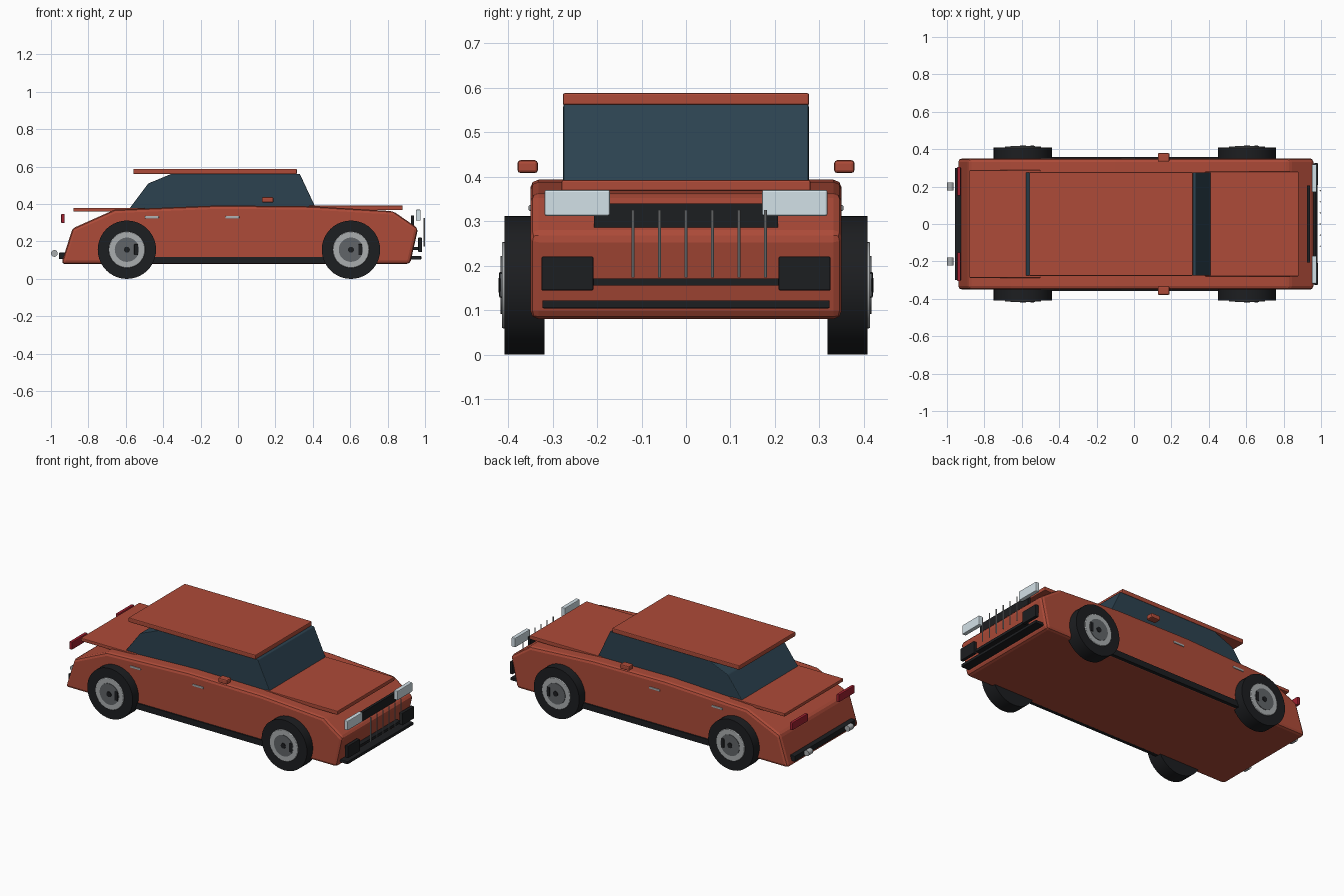
import bpy, bmesh, math

if "Cube" in bpy.data.objects:
    bpy.data.objects.remove(bpy.data.objects["Cube"])


def material(name, r, g, b):
    m = bpy.data.materials.new(name)
    m.diffuse_color = (r, g, b, 1)
    m.use_nodes = True
    m.node_tree.nodes["Principled BSDF"].inputs["Base Color"].default_value = m.diffuse_color
    return m


RED = material("paint", 0.42, 0.07, 0.04)
BLACK = material("rubber", 0.012, 0.013, 0.015)
GLASS = material("glass", 0.025, 0.055, 0.08)
LAMP = material("clear_lamp", 0.65, 0.75, 0.8)
TAIL = material("tail_lamp", 0.35, 0.015, 0.03)
SILVER = material("silver", 0.4, 0.42, 0.43)
GREY = material("dark_grey", 0.12, 0.13, 0.14)


def finish(name, bm, mat, bevel=0, segments=2):
    bmesh.ops.recalc_face_normals(bm, faces=bm.faces)
    me = bpy.data.meshes.new(name)
    bm.to_mesh(me)
    bm.free()
    ob = bpy.data.objects.new(name, me)
    bpy.context.collection.objects.link(ob)
    me.materials.append(mat)
    if bevel:
        mod = ob.modifiers.new("Bevel", "BEVEL")
        mod.width, mod.segments = bevel, segments
        mod.limit_method, mod.angle_limit = "ANGLE", math.radians(30)
    return ob


def extrude_profile(name, pts, half, mat, bevel=0):
    """Side outline in x,z extruded across the width."""
    bm = bmesh.new()
    face = bm.faces.new([bm.verts.new((x, -half, z)) for x, z in pts])
    ext = bmesh.ops.extrude_face_region(bm, geom=[face])
    verts = [v for v in ext["geom"] if isinstance(v, bmesh.types.BMVert)]
    bmesh.ops.translate(bm, verts=verts, vec=(0, 2 * half, 0))
    return finish(name, bm, mat, bevel)


def box(name, x, y, z, mat, bevel=0):
    """Box from (min, max) ranges."""
    bm = bmesh.new()
    bmesh.ops.create_cube(bm, size=1)
    for v in bm.verts:
        for i, (a, b) in enumerate((x, y, z)):
            v.co[i] = (a + b) / 2 + v.co[i] * (b - a)
    return finish(name, bm, mat, bevel)


def box_pair(name, x, y, z, mat, bevel=0):
    box("left_" + name, x, y, z, mat, bevel)
    box("right_" + name, x, (-y[1], -y[0]), z, mat, bevel)


def cylinder(name, centre, radius, depth, axis, mat, sides=32, bevel=0):
    bpy.ops.mesh.primitive_cylinder_add(
        vertices=sides, radius=radius, depth=depth, location=centre,
        rotation=(math.pi / 2, 0, 0) if axis == "y" else (0, 0, 0))
    ob = bpy.context.object
    ob.name = name
    ob.data.materials.append(mat)
    bpy.ops.object.shade_smooth_by_angle(angle=math.radians(35))
    if bevel:
        mod = ob.modifiers.new("Bevel", "BEVEL")
        mod.width, mod.segments = bevel, 2
    return ob


# Body shell, cabin glass and panels
extrude_profile("body", [(-0.945, 0.08), (-0.885, 0.27), (-0.66, 0.37), (-0.1, 0.393),
                         (0.4, 0.388), (0.83, 0.362), (0.963, 0.27), (0.92, 0.08)],
                0.35, RED, 0.018)
extrude_profile("cabin_glass", [(-0.585, 0.37), (-0.48, 0.51), (-0.355, 0.562),
                                (0.33, 0.562), (0.42, 0.37)], 0.276, GLASS, 0.004)
box("roof", (-0.56, 0.315), (-0.277, 0.277), (0.56, 0.588), RED, 0.005)
box("hood", (0.38, 0.88), (-0.28, 0.28), (0.368, 0.392), RED, 0.004)
box("trunk_lid", (-0.88, -0.5), (-0.288, 0.288), (0.36, 0.38), RED, 0.004)

# Side trim
box_pair("side_skirt", (-0.47, 0.47), (0.335, 0.358), (0.081, 0.118), BLACK)
box_pair("mirror", (0.127, 0.19), (0.333, 0.379), (0.408, 0.437), RED, 0.007)
for part, x in (("rear", -0.46), ("front", -0.03)):
    box_pair(part + "_door_handle", (x - 0.037, x + 0.037), (0.34, 0.354),
             (0.323, 0.336), SILVER, 0.003)

# Front end
box_pair("headlight", (0.951, 0.977), (0.171, 0.318), (0.312, 0.37), LAMP, 0.004)
box_pair("fog_light_block", (0.963, 0.984), (0.208, 0.325), (0.144, 0.22), BLACK, 0.003)
box("grille", (0.924, 0.941), (-0.207, 0.207), (0.286, 0.34), BLACK)
box("lower_grille", (0.925, 0.97), (-0.21, 0.21), (0.155, 0.171), BLACK)
box("front_bumper", (0.92, 0.98), (-0.323, 0.323), (0.104, 0.122), BLACK, 0.003)
for i in range(6):
    cylinder("grille_bar", (0.996, -0.119 + 0.0595 * i, 0.249), 0.0035, 0.152, "z", SILVER, 10)

# Rear end
box_pair("tail_light", (-0.946, -0.927), (0.152, 0.305), (0.299, 0.347), TAIL, 0.004)
box("rear_bumper", (-0.958, -0.915), (-0.3, 0.3), (0.106, 0.14), BLACK, 0.003)
for y in (-0.2, 0.2):
    cylinder("exhaust_tip", (-0.982, y, 0.136), 0.018, 0.042, "y", SILVER, 20)

# Wheels
for x in (-0.594, 0.604):
    for s in (-1, 1):
        cylinder("tyre", (x, s * 0.363, 0.156), 0.156, 0.09, "y", BLACK, 40)
        cylinder("rim", (x, s * 0.39, 0.156), 0.097, 0.048, "y", SILVER, 40, 0.003)
        cylinder("wheel_disc", (x, s * 0.4, 0.156), 0.065, 0.034, "y", GREY, 32)
        cylinder("hub", (x, s * 0.4, 0.156), 0.016, 0.042, "y", BLACK, 20)
        ys = sorted((s * 0.4, s * 0.42))
        box("wheel_slot", (x + 0.039, x + 0.06), ys, (0.128, 0.186), BLACK, 0.003)
